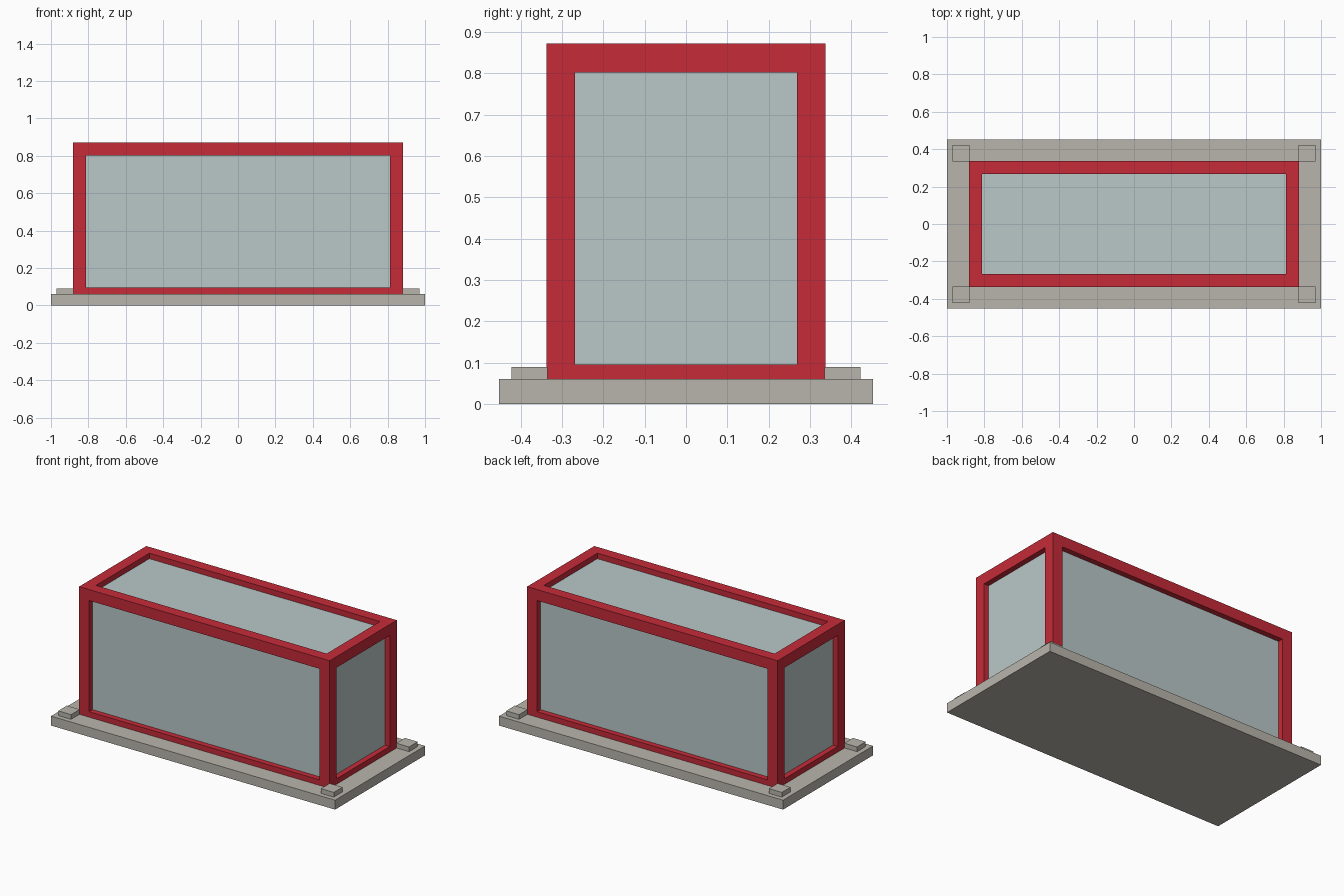
import bpy
import bmesh
from mathutils import Matrix, Vector

default_cube = bpy.data.objects.get("Cube")
if default_cube:
    bpy.data.objects.remove(default_cube, do_unlink=True)


def make_material(name, rgb):
    mat = bpy.data.materials.new(name)
    mat.use_nodes = True
    colour = (*rgb, 1.0)
    mat.diffuse_color = colour
    mat.node_tree.nodes["Principled BSDF"].inputs["Base Color"].default_value = colour
    return mat


red = make_material("red_paint", (0.558, 0.024, 0.040))
glass = make_material("pale_glass", (0.491, 0.578, 0.578))
stone = make_material("warm_grey", (0.485, 0.462, 0.413))


def box_mesh(low, high):
    low, high = Vector(low), Vector(high)
    bm = bmesh.new()
    place = Matrix.Translation((low + high) / 2) @ Matrix.Diagonal((*(high - low), 1))
    bmesh.ops.create_cube(bm, size=1, matrix=place)
    bm.normal_update()
    return bm


def finish(bm, name, mat):
    mesh = bpy.data.meshes.new(name)
    bm.to_mesh(mesh)
    bm.free()
    mesh.materials.append(mat)
    obj = bpy.data.objects.new(name, mesh)
    bpy.context.collection.objects.link(obj)
    return obj


HALF_X, HALF_Y = 0.882, 0.338
FLOOR, BOTTOM, TOP = 0.06, 0.025, 0.872
BAR, RECESS = 0.07, 0.035

# Base slab
finish(box_mesh((-1, -0.452, 0), (1, 0.452, FLOOR)), "base_slab", stone)

# Corner pads on the slab
for side, sx in (("left", 1), ("right", -1)):
    for end, sy in (("front", -1), ("back", 1)):
        xs = sorted((sx * 0.88, sx * 0.97))
        ys = sorted((sy * 0.335, sy * 0.422))
        pad = box_mesh((xs[0], ys[0], FLOOR), (xs[1], ys[1], 0.09))
        finish(pad, f"corner_pad_{end}_{side}", stone)

# Red frame: inset an opening in every side, then push it in to make the reveals
bm = box_mesh((-HALF_X, -HALF_Y, BOTTOM), (HALF_X, HALF_Y, TOP))
openings = [f for f in bm.faces if f.normal.z > -0.5]
bmesh.ops.inset_individual(bm, faces=openings, thickness=BAR, use_even_offset=True)
panes = bmesh.ops.extrude_discrete_faces(bm, faces=openings)["faces"]
bm.normal_update()
for pane in panes:
    bmesh.ops.translate(bm, verts=pane.verts, vec=-pane.normal * RECESS)
bmesh.ops.delete(bm, geom=panes, context="FACES_ONLY")
finish(bm, "window_frame", red)

# Glass case filling the openings
finish(box_mesh((RECESS - HALF_X, RECESS - HALF_Y, BOTTOM + RECESS / 2),
                (HALF_X - RECESS, HALF_Y - RECESS, TOP - RECESS)), "glass_case", glass)
